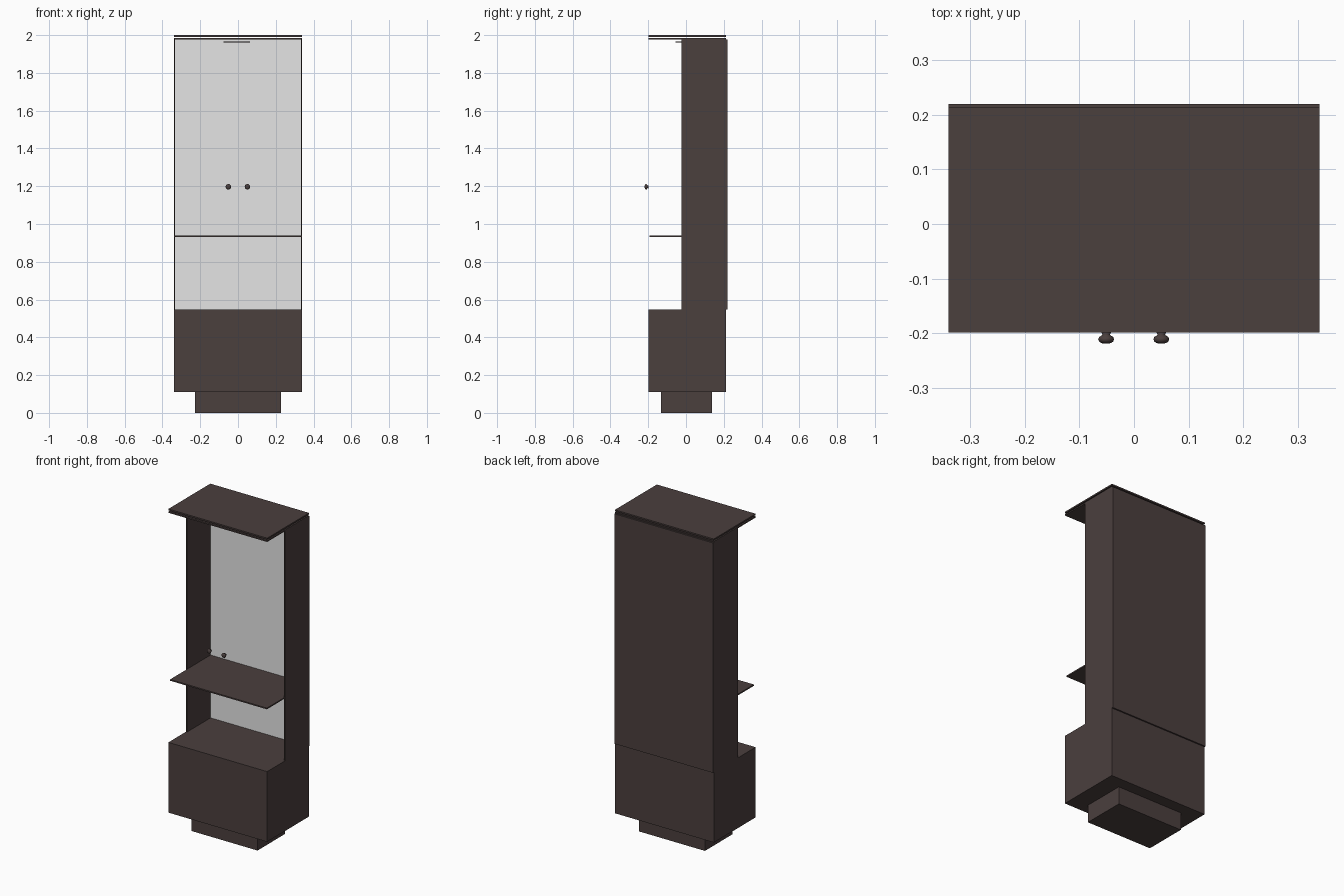
import bpy, bmesh, math

if "Cube" in bpy.data.objects:
    bpy.data.objects.remove(bpy.data.objects["Cube"])


def material(name, rgb):
    m = bpy.data.materials.new(name)
    m.diffuse_color = (*rgb, 1.0)
    m.use_nodes = True
    m.node_tree.nodes["Principled BSDF"].inputs["Base Color"].default_value = m.diffuse_color
    return m


DARK = material("dark brown wood", (0.070, 0.050, 0.048))
GREY = material("pale grey mirror", (0.78, 0.78, 0.78))


def finish(name, bm, mat):
    bmesh.ops.recalc_face_normals(bm, faces=bm.faces)
    me = bpy.data.meshes.new(name)
    bm.to_mesh(me)
    bm.free()
    me.materials.append(mat)
    ob = bpy.data.objects.new(name, me)
    bpy.context.collection.objects.link(ob)
    return ob


def box(name, x, y, z, mat=DARK):
    bm = bmesh.new()
    bmesh.ops.create_cube(bm, size=1)
    for v in bm.verts:
        for i, (a, b) in enumerate((x, y, z)):
            v.co[i] = a if v.co[i] < 0 else b
    return finish(name, bm, mat)


def lathe(name, profile, center, axis, steps=24):
    """Spin (radius, height) points about z or y."""
    bm = bmesh.new()
    rings = []
    for r, h in profile:
        ring = []
        for i in range(steps):
            a = 2 * math.pi * i / steps
            p = (r * math.cos(a), r * math.sin(a), h)
            if axis == "y":
                p = (p[0], h, p[1])
            ring.append(bm.verts.new([p[k] + center[k] for k in range(3)]))
        rings.append(ring)
    for lo, hi in zip(rings, rings[1:]):
        for i in range(steps):
            j = (i + 1) % steps
            bm.faces.new((lo[i], lo[j], hi[j], hi[i]))
    bm.faces.new(rings[0])
    bm.faces.new(rings[-1])
    return finish(name, bm, DARK)


# Plinth and lower cabinet
box("plinth", (-0.227, 0.227), (-0.132, 0.138), (0, 0.11))
box("lower_cabinet", (-0.34, 0.34), (-0.199, 0.211), (0.11, 0.547))

# Upper case: sides, back and mirror lining
for name, s in (("left_side", -1), ("right_side", 1)):
    box(name, sorted((s * 0.333, s * 0.34)), (-0.024, 0.213), (0.547, 1.978))
box("back_panel", (-0.34, 0.34), (0.211, 0.22), (0.547, 1.978))
box("mirror_lining", (-0.333, 0.333), (0.206, 0.211), (0.547, 1.976), GREY)

# Shelf and double top
box("shelf", (-0.333, 0.333), (-0.192, 0.206), (0.930, 0.938))
box("ceiling_plate", (-0.34, 0.34), (-0.199, 0.211), (1.976, 1.984))
box("top_plate", (-0.34, 0.34), (-0.199, 0.213), (1.991, 2.0))

# Round ceiling lamp
lathe("ceiling_lamp", [(0.07, 0), (0.07, 0.007)], (-0.006, 0.015, 1.96), "z")

# Door knobs
KNOB = [(0.009, -0.198), (0.007, -0.202), (0.008, -0.204), (0.013, -0.207),
        (0.0145, -0.211), (0.013, -0.215), (0.009, -0.218), (0.004, -0.219)]
for name, x in (("left_knob", -0.051), ("right_knob", 0.05)):
    ob = lathe(name, KNOB, (x, 0, 1.197), "y")
    for f in ob.data.polygons:
        f.use_smooth = True
